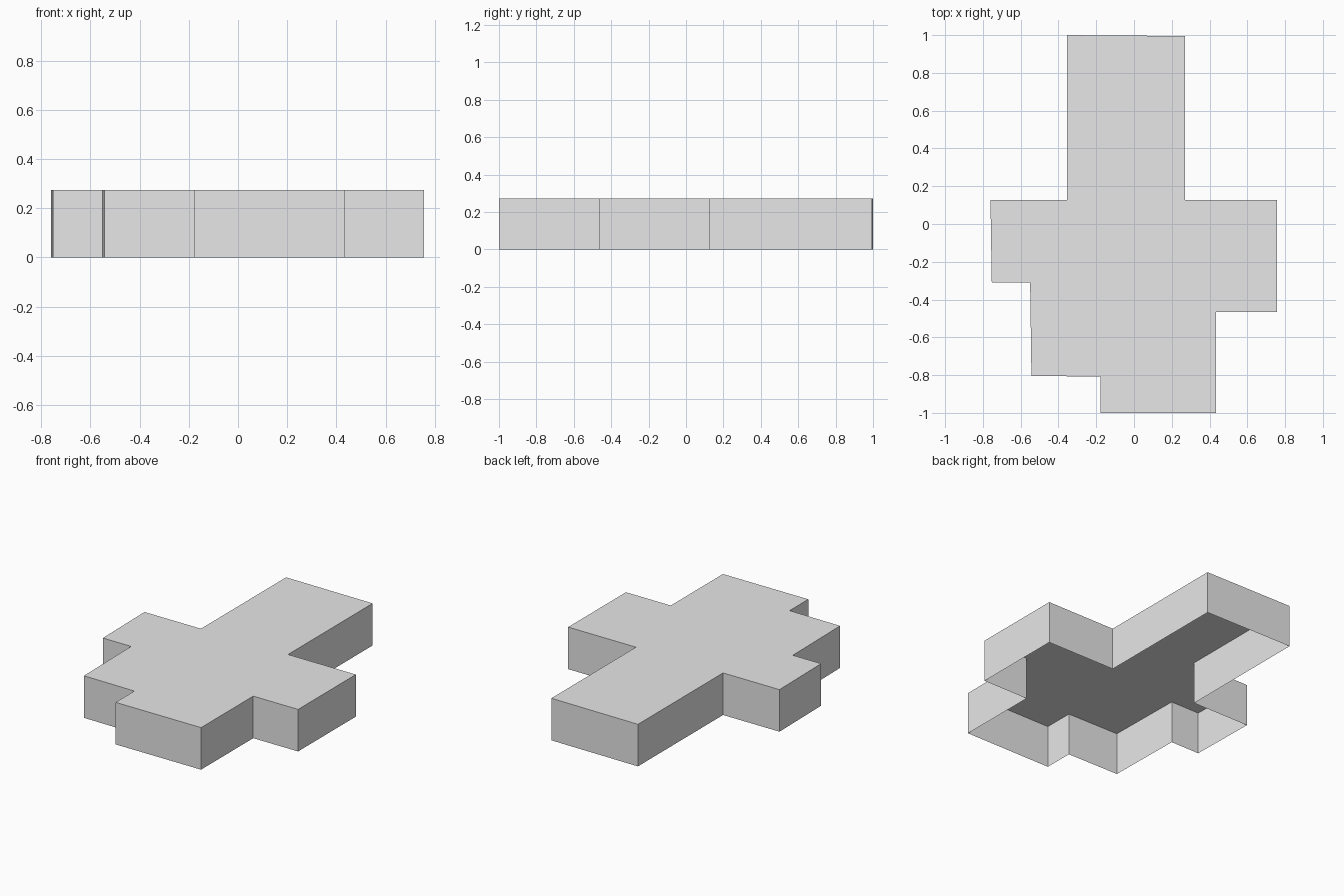
import bpy
import bmesh

# Remove the default cube
cube = bpy.data.objects.get("Cube")
if cube:
    bpy.data.objects.remove(cube, do_unlink=True)

HEIGHT = 0.273

# Building footprint, counter-clockwise seen from above
FOOTPRINT = [
    (-0.355, 1.0), (-0.355, 0.127), (-0.76, 0.127),      # back wing, right wing
    (-0.753, -0.31), (-0.55, -0.31), (-0.543, -0.804),   # right steps
    (-0.178, -0.808), (-0.178, -1.0), (0.435, -1.0),     # front block
    (0.435, -0.465), (0.757, -0.465), (0.757, 0.127),    # left wing
    (0.27, 0.127), (0.27, 0.995),                        # back wing
]


def make_material(name, color):
    mat = bpy.data.materials.new(name)
    mat.use_nodes = True
    mat.diffuse_color = color
    mat.node_tree.nodes["Principled BSDF"].inputs["Base Color"].default_value = color
    return mat


def make_shell(name, outline, height, mat):
    """Flat roof with walls down to the ground, open underneath."""
    bm = bmesh.new()
    base = [bm.verts.new((x, y, 0)) for x, y in outline]
    top = [bm.verts.new((x, y, height)) for x, y in outline]
    bm.faces.new(top)
    for i in range(len(outline)):
        j = (i + 1) % len(outline)
        bm.faces.new((base[i], base[j], top[j], top[i]))
    mesh = bpy.data.meshes.new(name)
    bm.to_mesh(mesh)
    bm.free()
    mesh.materials.append(mat)
    obj = bpy.data.objects.new(name, mesh)
    bpy.context.collection.objects.link(obj)
    return obj


grey = make_material("light_grey", (0.8, 0.8, 0.8, 1.0))
make_shell("building_shell", FOOTPRINT, HEIGHT, grey)
